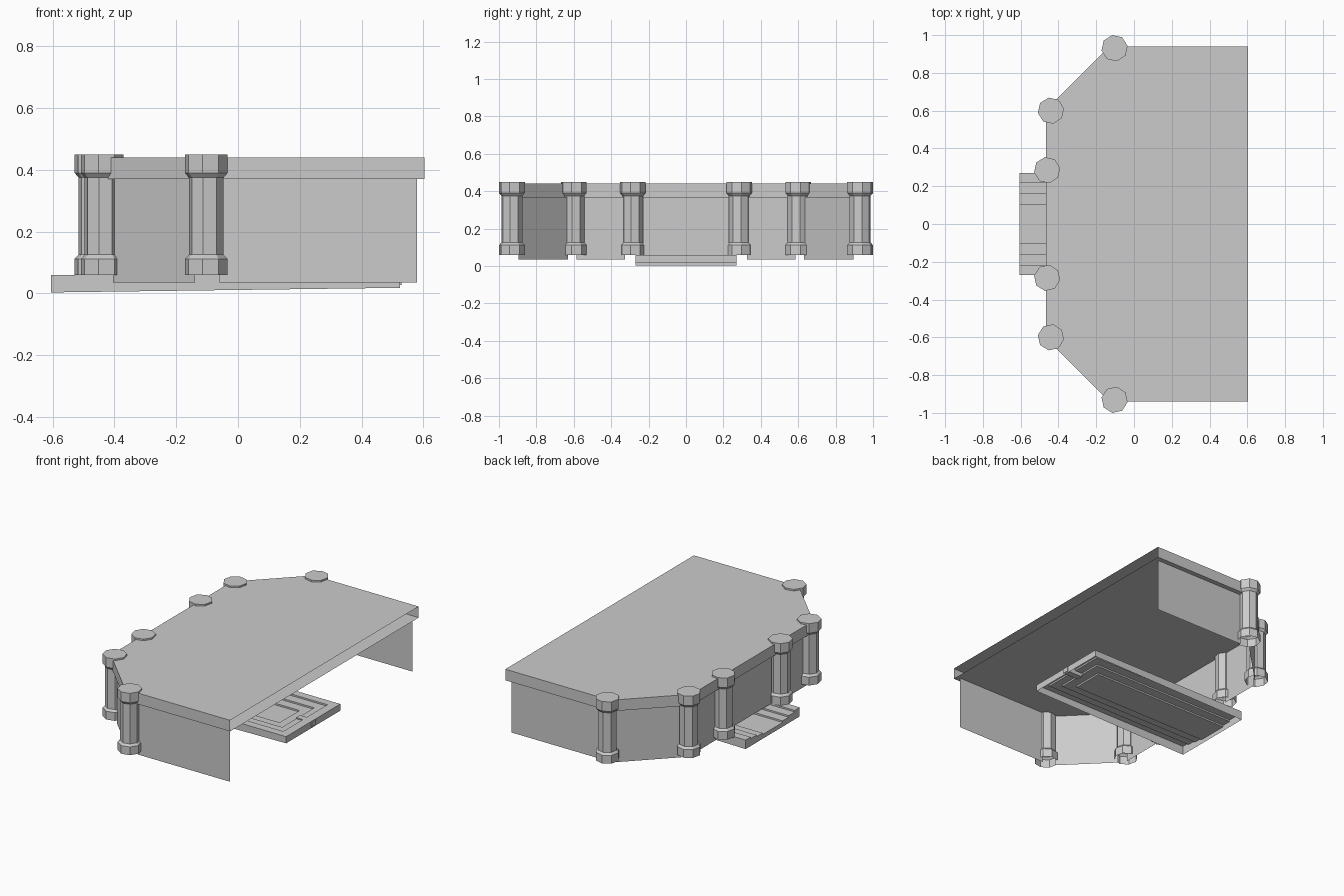
import bpy, math

if "Cube" in bpy.data.objects:
    bpy.data.objects.remove(bpy.data.objects["Cube"])

def make(name, verts, faces):
    me = bpy.data.meshes.new(name)
    me.from_pydata(verts, [], faces)
    me.update()
    ob = bpy.data.objects.new(name, me)
    bpy.context.collection.objects.link(ob)
    return ob

# canopy: top sheet, fascia on the outer sides, soffit below; open at the +x end
half = [(0.603, 0.94), (-0.13, 0.94), (-0.465, 0.605)]
roof = half + [(x, -y) for x, y in reversed(half)]
n = len(roof)
v = [(x, y, 0.44) for x, y in roof] + [(x, y, 0.37) for x, y in roof]
faces = [tuple(reversed(range(n))), tuple(range(n, 2 * n))]
faces += [(i, i + 1, n + i + 1, n + i) for i in range(n - 1)]
make("roof", v, faces)

# thin wall panels between the columns
def panel(name, a, b, z0):
    make(name, [(*a, z0), (*b, z0), (*b, 0.37), (*a, 0.37)], [(0, 1, 2, 3)])

for side, s in (("left", 1), ("right", -1)):
    panel(f"end_wall_{side}", (0.58, 0.91 * s), (-0.06, 0.91 * s), 0.035)
    panel(f"angled_wall_{side}", (-0.14, 0.895 * s), (-0.405, 0.63 * s), 0.035)
    panel(f"entrance_side_wall_{side}", (-0.435, 0.585 * s), (-0.435, 0.325 * s), 0.035)
panel("entrance_wall", (-0.435, 0.23), (-0.435, -0.23), 0.055)

# octagonal columns with flared base and capital
PROFILE = [(0.07, 0.06), (0.07, 0.112), (0.057, 0.125),
           (0.057, 0.375), (0.07, 0.39), (0.07, 0.45)]

def column(name, cx, cy, s):
    v, f = [], []
    for r, z in PROFILE:
        for k in range(8):
            a = math.radians(10 + 45 * k)
            v.append((cx + r * math.cos(a), s * (cy + r * math.sin(a)), z))
    for j in range(len(PROFILE) - 1):
        for k in range(8):
            m = (k + 1) % 8
            f.append((j * 8 + k, j * 8 + m, j * 8 + 8 + m, j * 8 + 8 + k))
    f.append(tuple(range(len(v) - 8, len(v))))
    make(name, v, f)

for i, (x, y) in enumerate([(-0.103, 0.931), (-0.44, 0.60), (-0.46, 0.285)]):
    column(f"column_left_{i}", x, y, 1)
    column(f"column_right_{i}", x, y, -1)

# sunken entrance platform: skirt around the rim, terraces stepping down inside
X0 = -0.605
STEPS = [(0.525, 0.27, 0.06), (0.47, 0.22, 0.05), (0.42, 0.16, 0.04), (0.36, 0.10, 0.03)]
v, f = [], []

def ring(x1, h, z0, z1):
    v.extend([(X0, -h, z0), (x1, -h, z1), (x1, h, z1), (X0, h, z0)])

ring(0.525, 0.27, 0.003, 0.018)
for i, (x1, h, z) in enumerate(STEPS):
    if i:
        ring(x1, h, STEPS[i - 1][2], STEPS[i - 1][2])
    ring(x1, h, z, z)
for j in range(2 * len(STEPS) - 1):
    for k in range(3):
        f.append((j * 4 + k, j * 4 + k + 1, j * 4 + 5 + k, j * 4 + 4 + k))
f.append(tuple(range(len(v) - 4, len(v))))
# stepped face closing the entrance end
left = list(range(0, len(v), 4))
f.append(tuple(left + [i + 3 for i in reversed(left)]))
make("entrance_steps", v, f)

# small central stop at the inner end of the steps
bpy.ops.mesh.primitive_cube_add(size=1, location=(0.475, 0, 0.042))
stop = bpy.context.object
stop.name = "step_stop"
stop.scale = (0.11, 0.04, 0.03)
